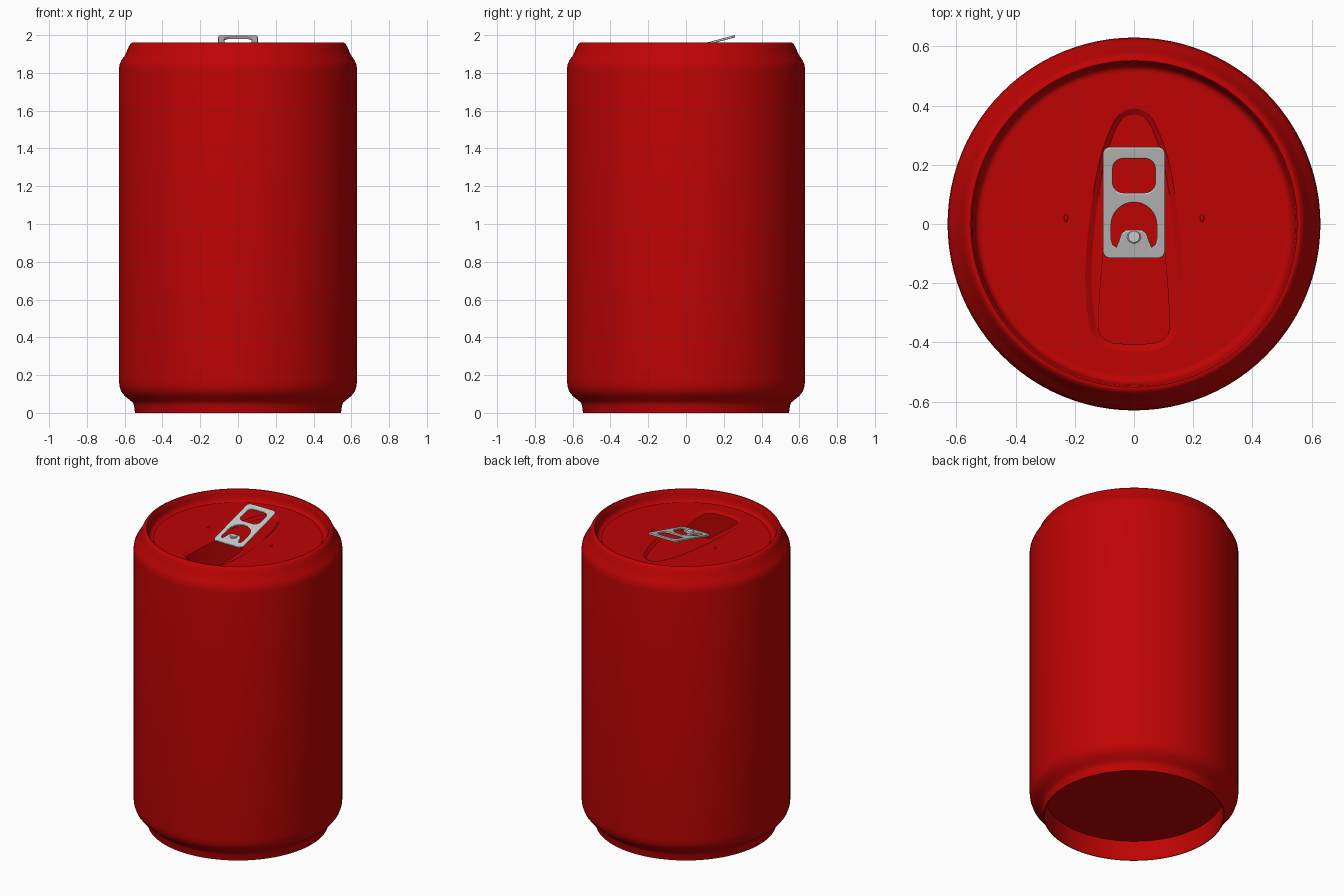
import bpy, bmesh, math

if "Cube" in bpy.data.objects:
    bpy.data.objects.remove(bpy.data.objects["Cube"])

SEG = 96
LID_Z, RECESS_Z, LID_R = 1.893, 1.880, 0.51
BASE_Z = 0.13


def material(name, rgb):
    m = bpy.data.materials.new(name)
    m.diffuse_color = (*rgb, 1)
    m.use_nodes = True
    m.node_tree.nodes["Principled BSDF"].inputs["Base Color"].default_value = m.diffuse_color
    return m


RED = material("can_red", (0.52, 0.001, 0.001))
METAL = material("tab_metal", (0.58, 0.58, 0.58))


def finish(obj, mat, angle=35):
    obj.data.materials.clear()
    obj.data.materials.append(mat)
    bpy.ops.object.select_all(action='DESELECT')
    obj.select_set(True)
    bpy.context.view_layer.objects.active = obj
    bpy.ops.object.shade_smooth_by_angle(angle=math.radians(angle))


def mesh_object(name, bm, mat, angle=35):
    me = bpy.data.meshes.new(name)
    bm.to_mesh(me)
    bm.free()
    obj = bpy.data.objects.new(name, me)
    bpy.context.collection.objects.link(obj)
    finish(obj, mat, angle)
    return obj


def ring(bm, pts, z):
    return [bm.verts.new((x, y, z)) for x, y in pts]


def circle(r, n=SEG):
    return [(r * math.cos(2 * math.pi * i / n), r * math.sin(2 * math.pi * i / n)) for i in range(n)]


def bridge(bm, a, b):
    n = len(a)
    for i in range(n):
        k = (i + 1) % n
        bm.faces.new((a[i], a[k], b[k], b[i]))


def fill_between(bm, *loops):
    edges = []
    for lp in loops:
        for i in range(len(lp)):
            pair = (lp[i], lp[(i + 1) % len(lp)])
            edges.append(bm.edges.get(pair) or bm.edges.new(pair))
    bmesh.ops.triangle_fill(bm, edges=edges, use_beauty=True, normal=(0, 0, 1))


def smooth_loop(pts, steps=5):
    """Closed Catmull-Rom curve through the points."""
    out, n = [], len(pts)
    for i in range(n):
        p = [pts[(i + k - 1) % n] for k in range(4)]
        for s in range(steps):
            t = s / steps
            out.append(tuple(0.5 * (2 * b + (c - a) * t + (2 * a - 5 * b + 4 * c - d) * t * t
                                    + (3 * b - a - 3 * c + d) * t ** 3) for a, b, c, d in zip(*p)))
    return out


def mirrored(half):
    """Right half listed upwards, completed with its mirror image."""
    return half + [(-x, y) for x, y in reversed(half) if x > 1e-6]


# Can body: lathed shell with a recessed base, shoulder and inner rim wall
profile = [(0.535, BASE_Z), (0.54, 0.0), (0.545, 0), (0.551, 0.04), (0.556, 0.053), (0.57, 0.066),
           (0.60, 0.09), (0.618, 0.113), (0.627, 0.14), (0.63, 0.17), (0.63, 1.82), (0.627, 1.845),
           (0.617, 1.867), (0.602, 1.888), (0.59, 1.912), (0.578, 1.94), (0.569, 1.954), (0.56, 1.96),
           (0.552, 1.96), (0.547, 1.954), (0.543, 1.93), (0.538, 1.906), (0.53, 1.893), (0.52, 1.888),
           (LID_R, 1.888), (LID_R, LID_Z)]
bm = bmesh.new()
rings = [ring(bm, circle(r), z) for r, z in profile]
for a, b in zip(rings, rings[1:]):
    bridge(bm, a, b)
bm.faces.new(rings[0][::-1])
mesh_object("can_body", bm, RED)

# Lid: flat disc with a teardrop recess and an open mouth
tear = mirrored([(0, -0.43), (0.07, -0.425), (0.13, -0.395), (0.155, -0.32), (0.165, -0.17), (0.152, 0.0),
                 (0.122, 0.19), (0.088, 0.30), (0.05, 0.37), (0, 0.39)])
floor = [(x * 0.87, -0.02 + (y + 0.02) * 0.95) for x, y in tear]
mouth = mirrored([(0, -0.406), (0.08, -0.40), (0.108, -0.385), (0.119, -0.35), (0.118, -0.28),
                  (0.106, -0.12), (0.095, -0.095), (0, -0.09)])
bm = bmesh.new()
edge = ring(bm, circle(LID_R), LID_Z)
outer = ring(bm, smooth_loop(tear), LID_Z)
inner = ring(bm, smooth_loop(floor), RECESS_Z)
hole = ring(bm, smooth_loop(mouth), RECESS_Z)
bridge(bm, outer, inner)
fill_between(bm, edge, outer)
fill_between(bm, inner, hole)
for f in bm.faces:
    f.normal_update()
    if f.normal.z < 0:
        f.normal_flip()
mesh_object("lid", bm, RED, 12)

# Small raised dimples on each side of the lid
for side in (-1, 1):
    bm = bmesh.new()
    bmesh.ops.create_uvsphere(bm, u_segments=16, v_segments=8, radius=0.012)
    bmesh.ops.scale(bm, vec=(0.6, 1, 0.4), verts=bm.verts)
    bmesh.ops.translate(bm, vec=(side * 0.23, 0.02, LID_Z), verts=bm.verts)
    mesh_object("lid_dimple_" + ("left" if side < 0 else "right"), bm, RED)


# Pull tab: flat plate with a finger hole and an arched hole around a tongue
def rounded_box(x, y0, y1, r, n=6):
    pts = []
    for cx, cy, a0 in ((x - r, y1 - r, 0), (r - x, y1 - r, 90), (r - x, y0 + r, 180), (x - r, y0 + r, 270)):
        for i in range(n + 1):
            a = math.radians(a0 + 90 * i / n)
            pts.append((cx + r * math.cos(a), cy + r * math.sin(a)))
    return pts


arch = [(0.077 * math.cos(math.pi * i / 16), 0.077 * math.sin(math.pi * i / 16) - 0.003) for i in range(17)]
tongue = [(0.06, -0.078), (0.052, -0.06), (0.042, -0.032), (0.026, -0.02)]
arch += [(-0.077, -0.05), (-0.072, -0.07)] + [(-x, y) for x, y in tongue] + tongue[::-1]
arch += [(0.072, -0.07), (0.077, -0.05)]

TILT, BEV = math.radians(15), 0.004
cu = bpy.data.curves.new("pull_tab", 'CURVE')
cu.dimensions, cu.fill_mode = '2D', 'BOTH'
cu.extrude, cu.bevel_depth, cu.bevel_resolution, cu.offset = 0.002, BEV, 2, -BEV
for pts in (rounded_box(0.105, -0.115, 0.26, 0.025), rounded_box(0.072, 0.105, 0.222, 0.035), arch):
    sp = cu.splines.new('POLY')
    sp.points.add(len(pts) - 1)
    for p, (x, y) in zip(sp.points, pts):
        p.co = (x, y / math.cos(TILT), 0, 1)
    sp.use_cyclic_u = True
tab = bpy.data.objects.new("pull_tab", cu)
bpy.context.collection.objects.link(tab)
tab.rotation_euler.x = TILT
tab.location.z = 2.0 - 0.006 - 0.259 * math.tan(TILT)
bpy.ops.object.select_all(action='DESELECT')
tab.select_set(True)
bpy.context.view_layer.objects.active = tab
bpy.ops.object.convert(target='MESH')
finish(bpy.context.view_layer.objects.active, METAL)

# Rivet holding the tab to the lid
bm = bmesh.new()
low, high, cap = [ring(bm, [(x, y - 0.043) for x, y in circle(r, 32)], z)
                  for r, z in ((0.023, RECESS_Z), (0.023, 1.921), (0.019, 1.925))]
bridge(bm, low, high)
bridge(bm, high, cap)
bm.faces.new(cap)
mesh_object("rivet", bm, METAL)
